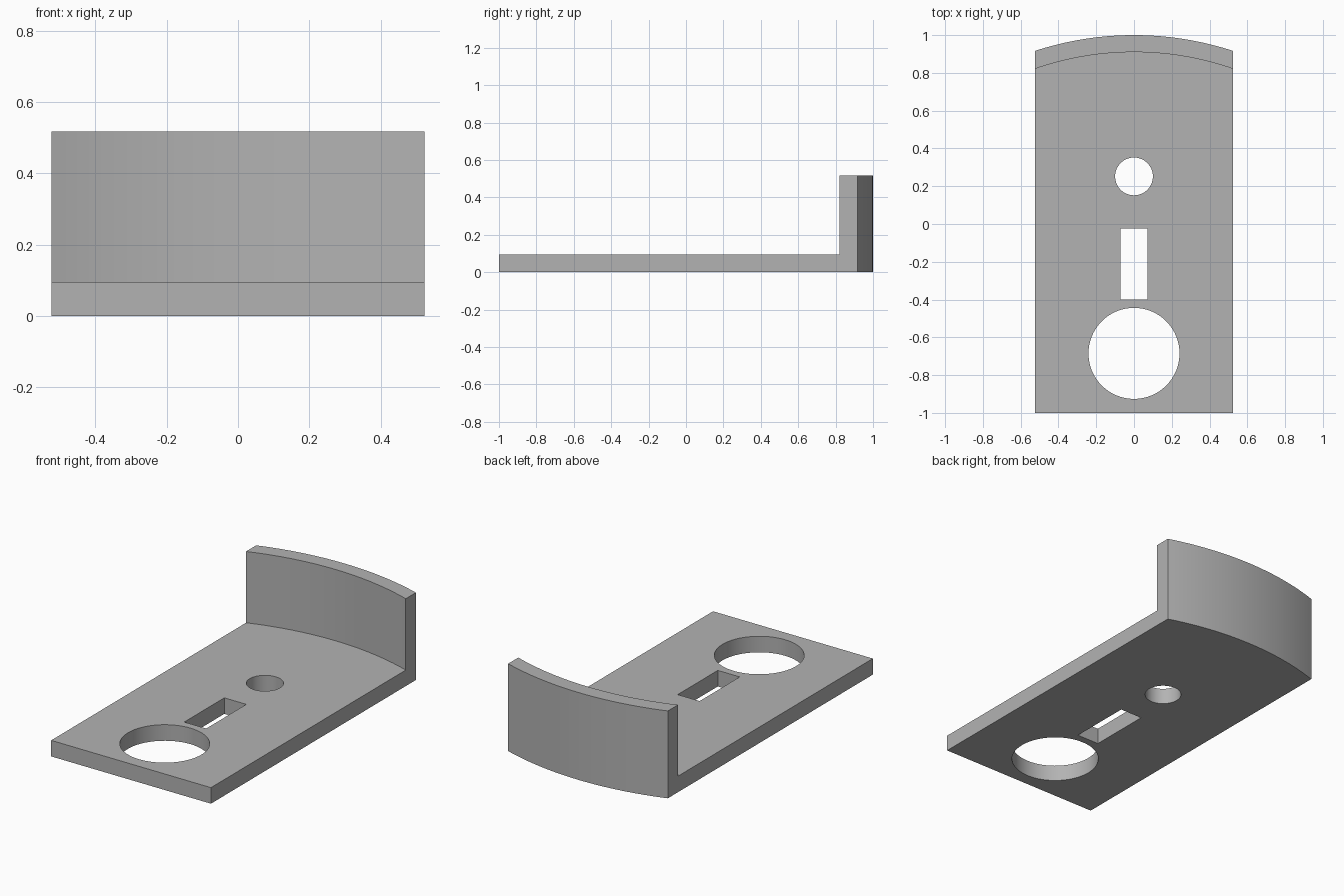
import bpy
import bmesh
from math import asin, cos, sin, pi

if "Cube" in bpy.data.objects:
    bpy.data.objects.remove(bpy.data.objects["Cube"], do_unlink=True)

HALF_W, FLOOR, HEIGHT = 0.523, 0.095, 0.517
CENTRE_Y = -0.685          # shared centre of the large hole and both wall arcs
R_OUT, R_IN = 1.685, 1.595


def arc(radius, half_width, n=32):
    a = asin(half_width / radius)
    angles = [a - 2 * a * i / n for i in range(n + 1)]
    return [(radius * sin(t), CENTRE_Y + radius * cos(t)) for t in angles]


def circle(y, radius, n=64):
    return [(radius * cos(2 * pi * i / n), y + radius * sin(2 * pi * i / n))
            for i in range(n)]


def prism(name, outline, z0, z1):
    bm = bmesh.new()
    face = bm.faces.new([bm.verts.new((x, y, z0)) for x, y in outline])
    top = bmesh.ops.extrude_face_region(bm, geom=[face])["geom"]
    verts = [v for v in top if isinstance(v, bmesh.types.BMVert)]
    bmesh.ops.translate(bm, verts=verts, vec=(0, 0, z1 - z0))
    bmesh.ops.recalc_face_normals(bm, faces=bm.faces)
    mesh = bpy.data.meshes.new(name)
    bm.to_mesh(mesh)
    bm.free()
    obj = bpy.data.objects.new(name, mesh)
    bpy.context.collection.objects.link(obj)
    return obj


# Solid block with a curved back
outline = [(-HALF_W, -1), (HALF_W, -1)] + arc(R_OUT, HALF_W)
bracket = prism("bracket", outline, 0, HEIGHT)

grey = bpy.data.materials.new("plain grey")
grey.use_nodes = True
grey.diffuse_color = (0.45, 0.45, 0.45, 1)
grey.node_tree.nodes["Principled BSDF"].inputs["Base Color"].default_value = grey.diffuse_color
bracket.data.materials.append(grey)

# Cutters: space in front of the wall, two round holes, one slot
front = [(-0.6, -1.2), (0.6, -1.2)] + arc(R_IN, 0.6)
slot = [(-0.072, -0.4), (0.072, -0.4), (0.072, -0.025), (-0.072, -0.025)]
cutters = [
    prism("front_space_cutter", front, FLOOR, 1),
    prism("large_hole_cutter", circle(CENTRE_Y, 0.241), -0.2, 0.3),
    prism("small_hole_cutter", circle(0.252, 0.1), -0.2, 0.3),
    prism("slot_cutter", slot, -0.2, 0.3),
]

bpy.ops.object.select_all(action="DESELECT")
bpy.context.view_layer.objects.active = bracket
bracket.select_set(True)
for cutter in cutters:
    cutter.hide_render = True
    mod = bracket.modifiers.new(cutter.name, "BOOLEAN")
    mod.operation, mod.solver, mod.object = "DIFFERENCE", "EXACT", cutter
    bpy.ops.object.modifier_apply(modifier=mod.name)
    bpy.data.objects.remove(cutter, do_unlink=True)

# Smooth curved faces, sharp edges
bpy.ops.object.shade_smooth_by_angle(angle=pi / 6)
